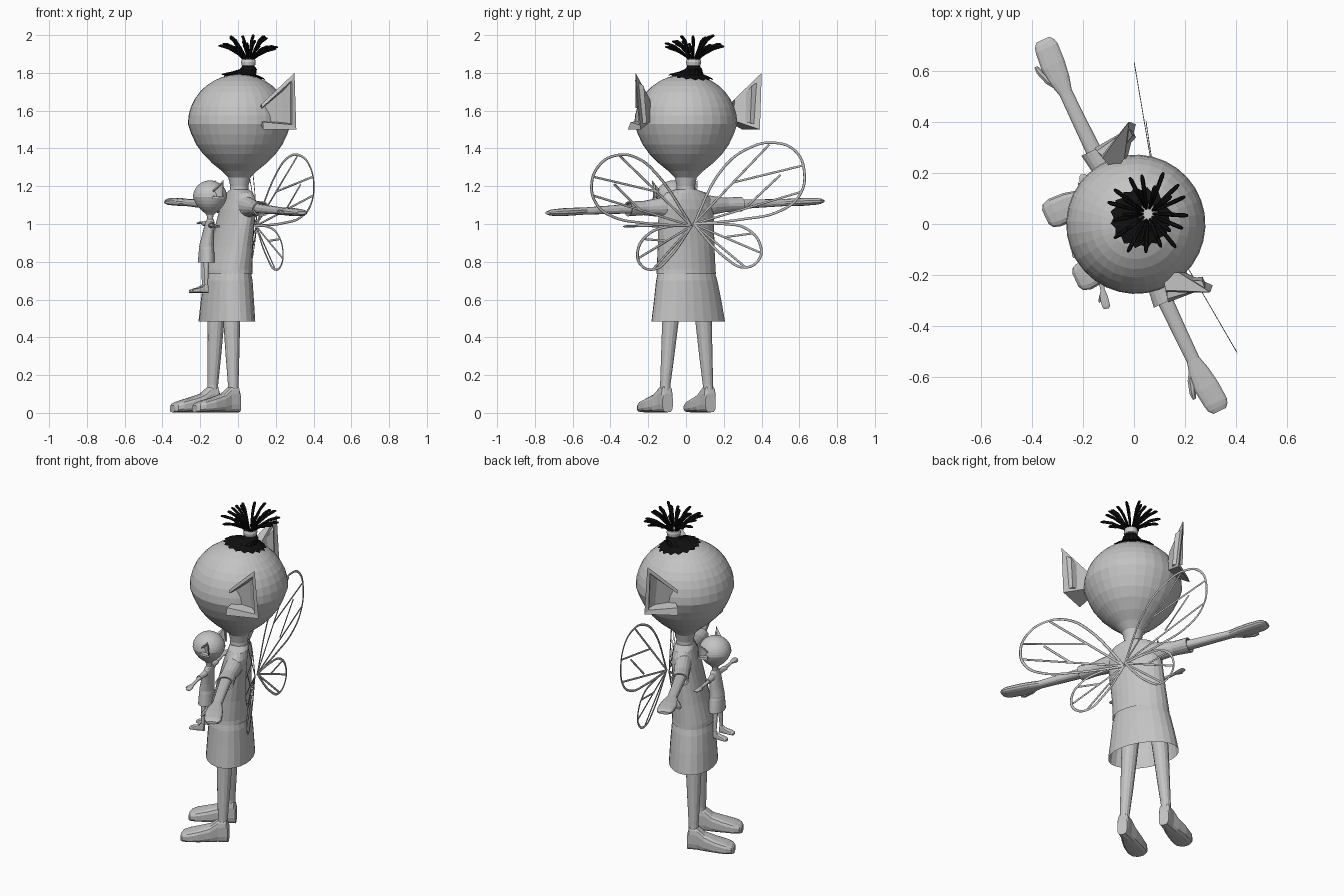
import bpy, bmesh, math, random
from mathutils import Matrix, Vector

if "Cube" in bpy.data.objects:
    bpy.data.objects.remove(bpy.data.objects["Cube"])
random.seed(3)

def material(name, v):
    m = bpy.data.materials.new(name)
    m.diffuse_color = (v, v, v, 1)
    m.use_nodes = True
    m.node_tree.nodes["Principled BSDF"].inputs["Base Color"].default_value = m.diffuse_color
    return m

GREY = material("soft_grey", 0.55)
BLACK = material("hair_black", 0.005)
LIGHT = material("band_grey", 0.6)

def finish(name, bm, mat, M=Matrix()):
    bmesh.ops.recalc_face_normals(bm, faces=bm.faces)
    bm.transform(M)
    me = bpy.data.meshes.new(name)
    bm.to_mesh(me)
    bm.free()
    me.materials.append(mat)
    ob = bpy.data.objects.new(name, me)
    bpy.context.collection.objects.link(ob)
    return ob

def skin(name, rings, mat, M=Matrix(), caps=(True, True)):
    """Join successive closed rings of points with quads."""
    bm = bmesh.new()
    vs = [[bm.verts.new(p) for p in r] for r in rings]
    n = len(vs[0])
    for a, b in zip(vs, vs[1:]):
        for i in range(n):
            j = (i + 1) % n
            bm.faces.new((a[i], a[j], b[j], b[i]))
    if caps[0]:
        bm.faces.new(vs[0])
    if caps[1]:
        bm.faces.new(vs[-1])
    return finish(name, bm, mat, M)

def ring(c, r1, r2, axis, n, power=1.0):
    """Ellipse (or squared ellipse) around c, perpendicular to axis."""
    pts = []
    for i in range(n):
        t = 2 * math.pi * (i + 0.5) / n
        u, v = math.cos(t), math.sin(t)
        u = math.copysign(abs(u) ** power, u) * r1
        v = math.copysign(abs(v) ** power, v) * r2
        off = {"x": (0, u, v), "y": (u, 0, v), "z": (u, v, 0)}[axis]
        pts.append(Vector(c) + Vector(off))
    return pts

# Figure in local space: faces -y, its left side is +x
def figure(prefix, M):
    # head with tapered chin and neck
    prof = [(1.12, .052), (1.2, .048), (1.245, .058), (1.28, .092), (1.32, .142),
            (1.37, .192), (1.42, .228), (1.475, .254)]
    prof += [(1.53 + .263 * math.sin(math.radians(a)), .273 * math.cos(math.radians(a)))
             for a in (0, 10, 20, 30, 40, 50, 60, 70, 80, 87)]
    skin(prefix + "head", [ring((.004, .006, z), r, r, "z", 32) for z, r in prof], GREY, M)

    # tunic, then flared skirt: z, centre x, centre y, half width, half depth
    tunic = [(.735, -.022, -.045, .166, .118), (.76, -.022, -.045, .164, .116),
             (.88, -.015, -.03, .16, .1), (1.0, -.007, -.014, .16, .085),
             (1.08, 0, 0, .157, .078), (1.13, .003, .006, .147, .066),
             (1.165, .004, .008, .115, .056), (1.182, .004, .008, .06, .05)]
    skirt = [(.485, -.036, -.048, .207, .134), (.6, -.032, -.047, .188, .127),
             (.7, -.026, -.046, .171, .119), (.78, -.022, -.045, .15, .1)]
    for nm, st in (("tunic", tunic), ("skirt", skirt)):
        skin(prefix + nm, [ring((x, y, z), a, b, "z", 24) for z, x, y, a, b in st],
             GREY, M, (False, nm == "tunic"))

    for s, side in ((1, "left_"), (-1, "right_")):
        p = prefix + side
        hz = lambda x: 1.095 - .045 * x if s > 0 else 1.093 + .035 * x
        # sleeve, arm with mitten hand, thumb
        sleeve = [(.09, .0, .05, .062), (.16, -.006, .048, .05), (.24, -.015, .044, .038),
                  (.33, -.02, .052, .04), (.328, -.02, .042, .033), (.28, -.02, .034, .028)]
        skin(p + "sleeve", [ring((s * x, y, hz(x)), a, b, "x", 16) for x, y, a, b in sleeve],
             GREY, M)
        arm = [(.2, -.018, .034, .028), (.45, -.02, .029, .022), (.58, -.02, .027, .019),
               (.635, -.02, .042, .02), (.7, -.018, .05, .021), (.77, -.012, .048, .018),
               (.79, -.012, .042, .014), (.806, -.012, .028, .008)]
        skin(p + "arm", [ring((s * x, y, hz(x)), a, b, "x", 14, .8) for x, y, a, b in arm],
             GREY, M)
        thumb = [(.605, -.03, .02, .014), (.645, -.058, .018, .015),
                 (.695, -.076, .015, .013), (.722, -.082, .007, .006)]
        skin(p + "thumb", [ring((s * x, y, hz(x) - .004), a, b, "x", 8)
                           for x, y, a, b in thumb], GREY, M)
        # leg: z, sideways, depth, radius
        leg = [(.06, .127, -.07, .03), (.15, .125, -.07, .028), (.3, .112, -.068, .036),
               (.45, .1, -.066, .043), (.62, .085, -.06, .05)]
        skin(p + "leg", [ring((s * x - .037, y, z), r, r, "z", 14) for z, x, y, r in leg],
             GREY, M)
        # foot: y, sideways, half width, height
        foot = [(-.038, .126, .03, .1), (-.048, .126, .033, .14), (-.095, .127, .036, .135),
                (-.135, .13, .046, .1), (-.2, .135, .058, .078), (-.26, .137, .06, .06),
                (-.29, .137, .05, .048), (-.302, .137, .03, .036)]
        skin(p + "foot", [ring((s * x - .037, y, h / 2 + .003), a, h / 2, "y", 14, .6)
                          for y, x, a, h in foot], GREY, M)
        # pointed ear: cup with a rim on three sides, open towards the front
        bm = bmesh.new()
        A, B, C, D = rim = [Vector(v) for v in ((.288, 0, 1.635), (.37, .155, 1.80),
                                                (.35, .175, 1.5), (.335, -.012, 1.5))]
        mid = Vector((.345, .085, 1.6))
        base = [Vector((.238, .05, 1.585)) + (v - mid) * .38 for v in rim]
        inner = [A.lerp(D, .15), B.lerp(mid, .2), C.lerp(mid, .26), D.lerp(A, .3)]
        floor = [Vector((.25, .02, 1.61)), B.lerp(mid, .35) + Vector((-.045, .015, 0)),
                 C.lerp(mid, .35) + Vector((-.045, .01, 0)), Vector((.25, .02, 1.545))]
        loops = [[bm.verts.new((s * v.x, v.y, v.z)) for v in r]
                 for r in (base, rim, inner, floor)]
        for a, b in zip(loops, loops[1:]):
            for i in range(3):
                bm.faces.new((a[i], a[i + 1], b[i + 1], b[i]))
        for k in (0, 3):                       # closed ends of the two lips
            a = [l[k] for l in loops]
            bm.faces.new(a)
        bm.faces.new(loops[-1])
        finish(p + "ear", bm, GREY, M)

figure("", Matrix.Rotation(math.radians(-64.5), 4, "Z"))
# small doll carried on the chest
figure("doll_", Matrix.Translation((-.15, -.068, .635)) @
       Matrix.Rotation(math.radians(-80), 4, "Z") @ Matrix.Scale(.332, 4))

# Hair: scalloped cap, band, and tuft
TX, TY = .055, .04
def on_head(r, i, n):
    k = r * (1.06 if i % 2 else .94)
    t = 2 * math.pi * i / n
    x, y = .028 + k * math.cos(t), .025 + k * math.sin(t)
    return Vector((x, y, 1.53 + math.sqrt(.278 ** 2 - x * x - y * y)))
n = 32
cap = [[on_head(r, i, n) for i in range(n)] for r in (.115, .09, .065)]
for r, z in ((.045, 1.82), (.026, 1.845)):
    cap.append([Vector((TX + r * math.cos(2 * math.pi * i / n),
                        TY + r * math.sin(2 * math.pi * i / n), z)) for i in range(n)])
skin("hair_cap", cap, BLACK)
band = [(1.832, .028), (1.84, .037), (1.858, .04), (1.872, .036), (1.878, .026)]
skin("hair_band", [ring((TX, TY, z), r, r, "z", 14) for z, r in band], LIGHT)
for count, reach, top in ((15, .155, 1.955), (10, .1, 1.995)):
    for i in range(count):
        t = 2 * math.pi * i / count + random.uniform(-.08, .08)
        d = Vector((math.cos(t), math.sin(t), 0))
        L, H = reach * random.uniform(.85, 1.1), top + random.uniform(-.03, .004) - 1.86
        side = Vector((-d.y, d.x, 0))
        rings = []
        for f, r in ((0, .005), (.3, .006), (.65, .0085), (.92, .0085), (1, .005)):
            c = Vector((TX, TY, 1.86)) + d * (.015 + L * f ** 1.15 * .92)
            c.z += H * math.sin(f * math.pi / 2 * .95)
            up = Vector((-d.x * .5, -d.y * .5, .85))
            rings.append([c + side * r * math.cos(a) + up * r * math.sin(a)
                          for a in [k * math.pi / 3 for k in range(6)]])
        skin("hair_strand", rings, BLACK)

# Wings: flat open frames lying in upright planes, given as (y, z) outlines
def wing(name, x0, slope, y0, outline, veins):
    cu = bpy.data.curves.new(name, "CURVE")
    cu.dimensions = "3D"
    cu.bevel_depth, cu.bevel_resolution, cu.resolution_u = .0075, 1, 6
    px = lambda y: x0 + slope * (y - y0)
    P = lambda q: Vector((px(q[0]), q[0], q[1]))
    sp = cu.splines.new("BEZIER")
    sp.bezier_points.add(len(outline) - 1)
    for b, q in zip(sp.bezier_points, outline):
        b.co = P(q)
        b.handle_left_type = b.handle_right_type = "AUTO"
    root = sp.bezier_points[0]
    root.handle_left_type = root.handle_right_type = "VECTOR"
    sp.use_cyclic_u = True
    for a, c in veins:
        v = cu.splines.new("POLY")
        v.points.add(1)
        for pt, q in zip(v.points, (a, c)):
            pt.co = (*P(q), 1)
            pt.radius = .85
    tmp = bpy.data.objects.new(name + "_path", cu)
    bpy.context.collection.objects.link(tmp)
    bpy.context.view_layer.update()
    me = bpy.data.meshes.new_from_object(
        tmp.evaluated_get(bpy.context.evaluated_depsgraph_get()))
    bpy.data.objects.remove(tmp)
    for v in me.vertices:                      # flatten into the wing plane
        v.co.x = px(v.co.y) + (v.co.x - px(v.co.y)) * .2
    me.materials.clear()
    me.materials.append(GREY)
    bpy.context.collection.objects.link(bpy.data.objects.new(name, me))

ra, rb = (.04, 1.0), (.03, .99)
wing("upper_wing_right", .1, -.17, .05,
     [ra, (.2, 1.3), (.34, 1.405), (.47, 1.43), (.58, 1.385), (.627, 1.27),
      (.6, 1.15), (.5, 1.07), (.3, 1.025)],
     [(ra, (.44, 1.42)), (ra, (.61, 1.17)), ((.25, 1.22), (.62, 1.31)),
      ((.33, 1.1), (.5, 1.26))])
wing("upper_wing_left", .1, -.58, .02,
     [rb, (-.16, 1.27), (-.26, 1.35), (-.36, 1.365), (-.46, 1.31), (-.5, 1.2),
      (-.47, 1.1), (-.39, 1.04), (-.22, 1.005)],
     [(rb, (-.35, 1.36)), (rb, (-.49, 1.15)), ((-.15, 1.17), (-.49, 1.25)),
      ((-.24, 1.07), (-.38, 1.21))])
wing("lower_wing_right", .1, -.15, .05,
     [ra, (.2, 1.0), (.32, .975), (.393, .89), (.385, .81), (.31, .77), (.21, .82)],
     [(ra, (.39, .85)), (ra, (.31, .775)), ((.2, .93), (.35, .95))])
wing("lower_wing_left", .1, -.5, .02,
     [rb, (-.1, .985), (-.2, .945), (-.255, .86), (-.24, .785), (-.17, .76), (-.09, .82)],
     [(rb, (-.25, .82)), (rb, (-.17, .765)), ((-.1, .91), (-.22, .92))])
